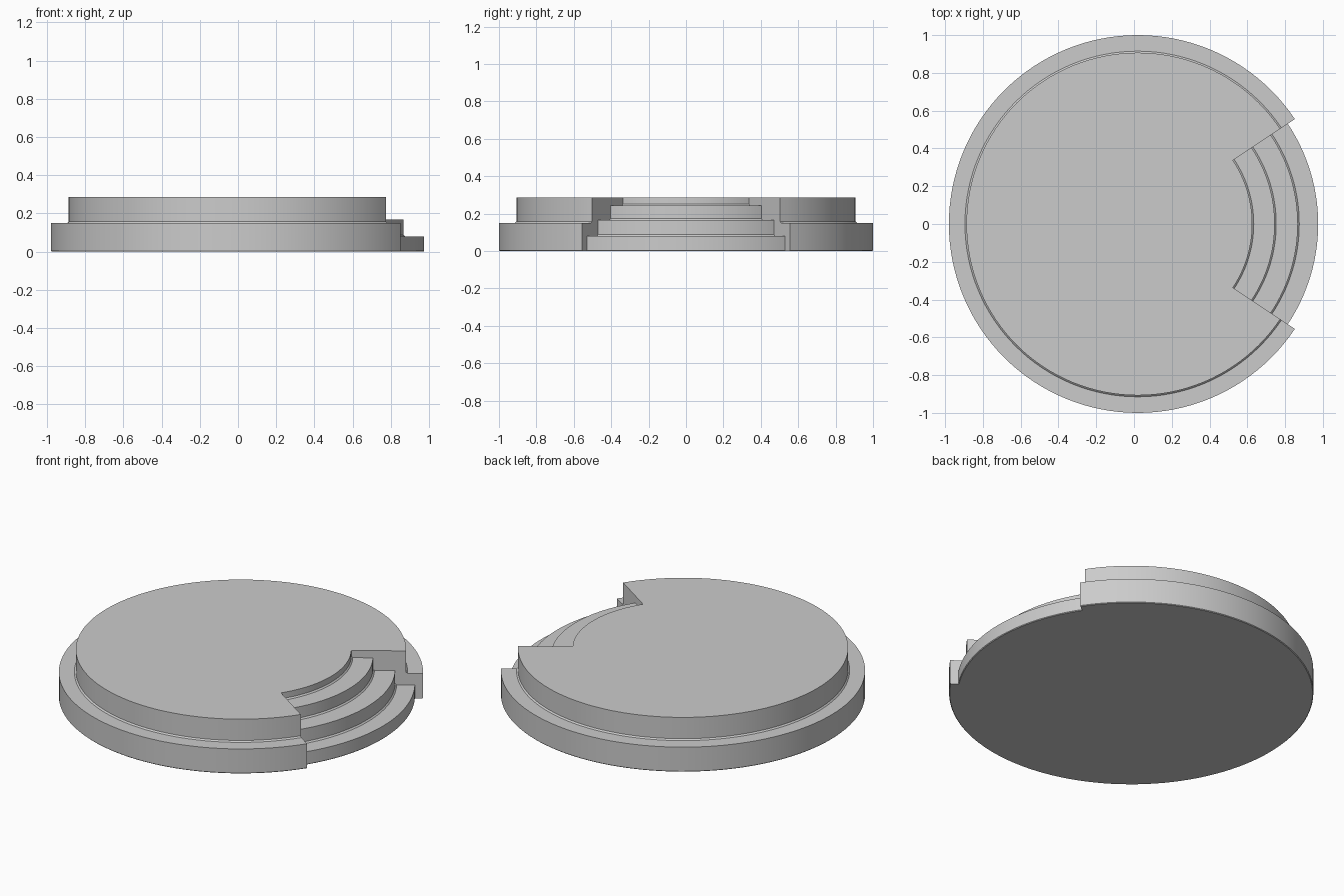
import bpy, bmesh, math

cube = bpy.data.objects.get("Cube")
if cube:
    bpy.data.objects.remove(cube, do_unlink=True)

CENTRE_X = 0.02
TOP = 0.287
HALF_CUT = math.radians(33.75)   # half the angle of the stair recess
COVE = 0.008                     # small fillet at the foot of each riser


def stepped_profile(tiers):
    """Outline from the bottom rim up to the top, from (radius, top height) tiers."""
    pts = [(tiers[0][0] - 0.004, 0), (tiers[0][0], 0.004)]
    for i, (r, z) in enumerate(tiers):
        pts.append((r, z))
        if i + 1 < len(tiers):
            nr = tiers[i + 1][0]
            pts += [(nr + COVE, z), (nr, z + COVE)]
    return pts


disc = stepped_profile([(1.0, 0.15), (0.907, TOP)])
stairs = stepped_profile([(0.955, 0.08), (0.847, 0.167), (0.725, 0.243), (0.606, TOP)])

bm = bmesh.new()


def point(r, z, a):
    return bm.verts.new((CENTRE_X + r * math.cos(a), r * math.sin(a), z))


def sweep(profile, start, end, steps):
    """Revolve a profile over part of a turn, closed to the axis above and below."""
    pts = [(0, 0)] + profile + [(0, TOP)]
    rows = [[point(r, z, start + (end - start) * i / steps) for r, z in pts]
            for i in range(steps + 1)]
    for a, b in zip(rows, rows[1:]):
        for j in range(len(pts) - 1):
            if j == 0:
                bm.faces.new((a[0], b[1], a[1]))
            elif j == len(pts) - 2:
                bm.faces.new((a[j], b[j], b[j + 1]))
            else:
                bm.faces.new((a[j], b[j], b[j + 1], a[j + 1]))


# Round platform and the recessed steps
sweep(disc, HALF_CUT, 2 * math.pi - HALF_CUT, 104)
sweep(stairs, -HALF_CUT, HALF_CUT, 32)

# Side walls of the recess
for a in (HALF_CUT, -HALF_CUT):
    bm.faces.new([point(r, z, a) for r, z in disc + stairs[::-1]])

bmesh.ops.remove_doubles(bm, verts=bm.verts[:], dist=0.0005)
bmesh.ops.recalc_face_normals(bm, faces=bm.faces[:])

mesh = bpy.data.meshes.new("stepped_platform")
bm.to_mesh(mesh)
bm.free()
platform = bpy.data.objects.new("stepped_platform", mesh)
bpy.context.collection.objects.link(platform)

# Plain grey stone
grey = bpy.data.materials.new("light_grey")
grey.use_nodes = True
colour = (0.6, 0.6, 0.6, 1)
grey.diffuse_color = colour
grey.node_tree.nodes["Principled BSDF"].inputs["Base Color"].default_value = colour
mesh.materials.append(grey)

bpy.context.view_layer.objects.active = platform
platform.select_set(True)
bpy.ops.object.shade_smooth_by_angle(angle=math.radians(30))
